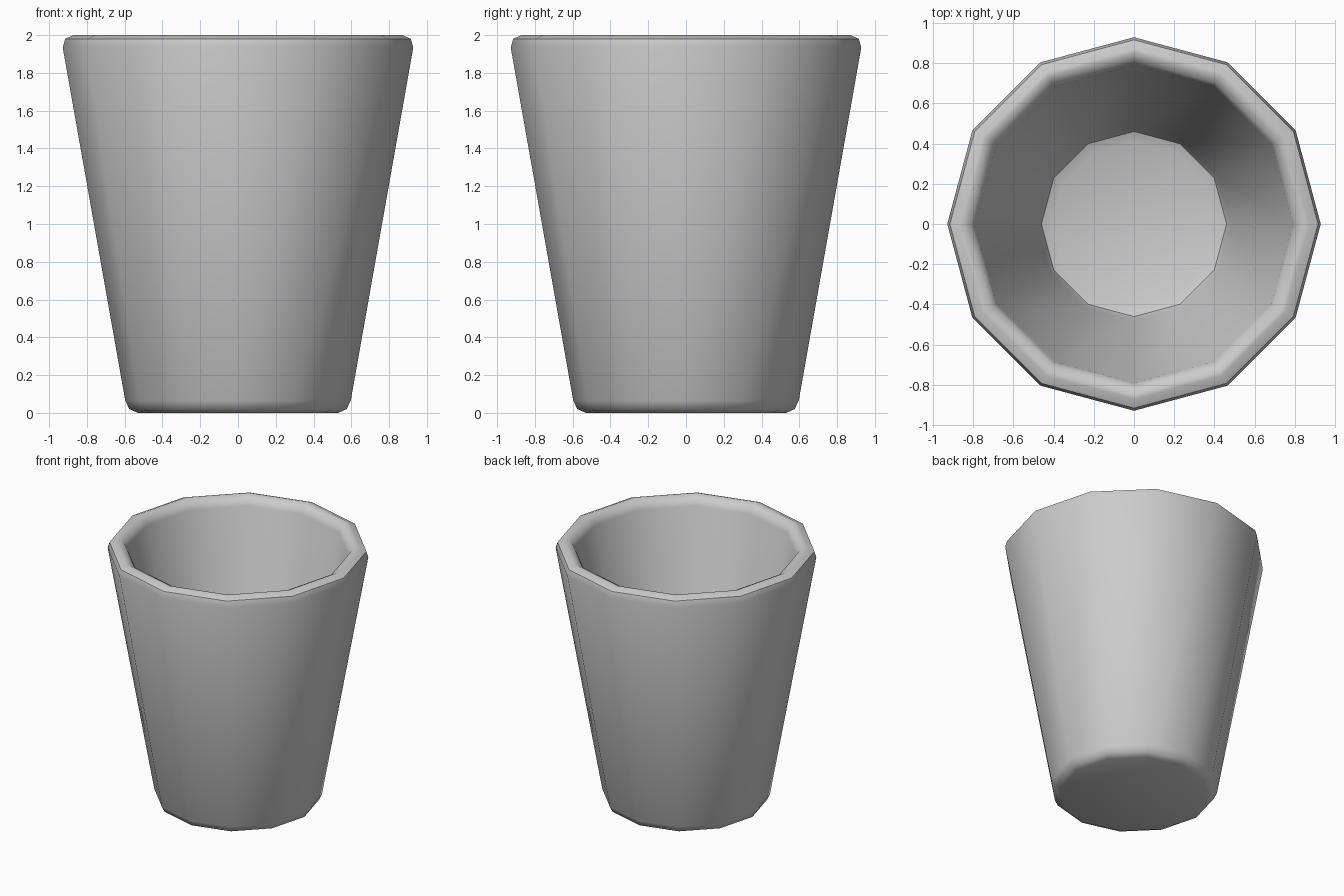
import bpy, bmesh
from math import cos, sin, pi

if "Cube" in bpy.data.objects:
    bpy.data.objects.remove(bpy.data.objects["Cube"])

N = 12
# (radius, height) from outer base, over the rounded rim, down to the inner floor
PROFILE = [(0.53, 0.0), (0.575, 0.02), (0.597, 0.065),
           (0.928, 1.935), (0.915, 1.98), (0.87, 2.0),
           (0.85, 2.0), (0.81, 1.98), (0.79, 1.935),
           (0.48, 0.2), (0.46, 0.155), (0.41, 0.135)]

bm = bmesh.new()
rings = [[bm.verts.new((r * cos(2 * pi * i / N), r * sin(2 * pi * i / N), z))
          for i in range(N)] for r, z in PROFILE]

# walls
for a, b in zip(rings, rings[1:]):
    for i in range(N):
        j = (i + 1) % N
        bm.faces.new((a[i], a[j], b[j], b[i]))

# underside and inner floor
bm.faces.new(rings[0][::-1])
bm.faces.new(rings[-1])

mesh = bpy.data.meshes.new("cup")
bm.to_mesh(mesh)
bm.free()
cup = bpy.data.objects.new("cup", mesh)
bpy.context.collection.objects.link(cup)
bpy.context.view_layer.objects.active = cup
cup.select_set(True)
bpy.ops.object.shade_smooth_by_angle(angle=0.7)
